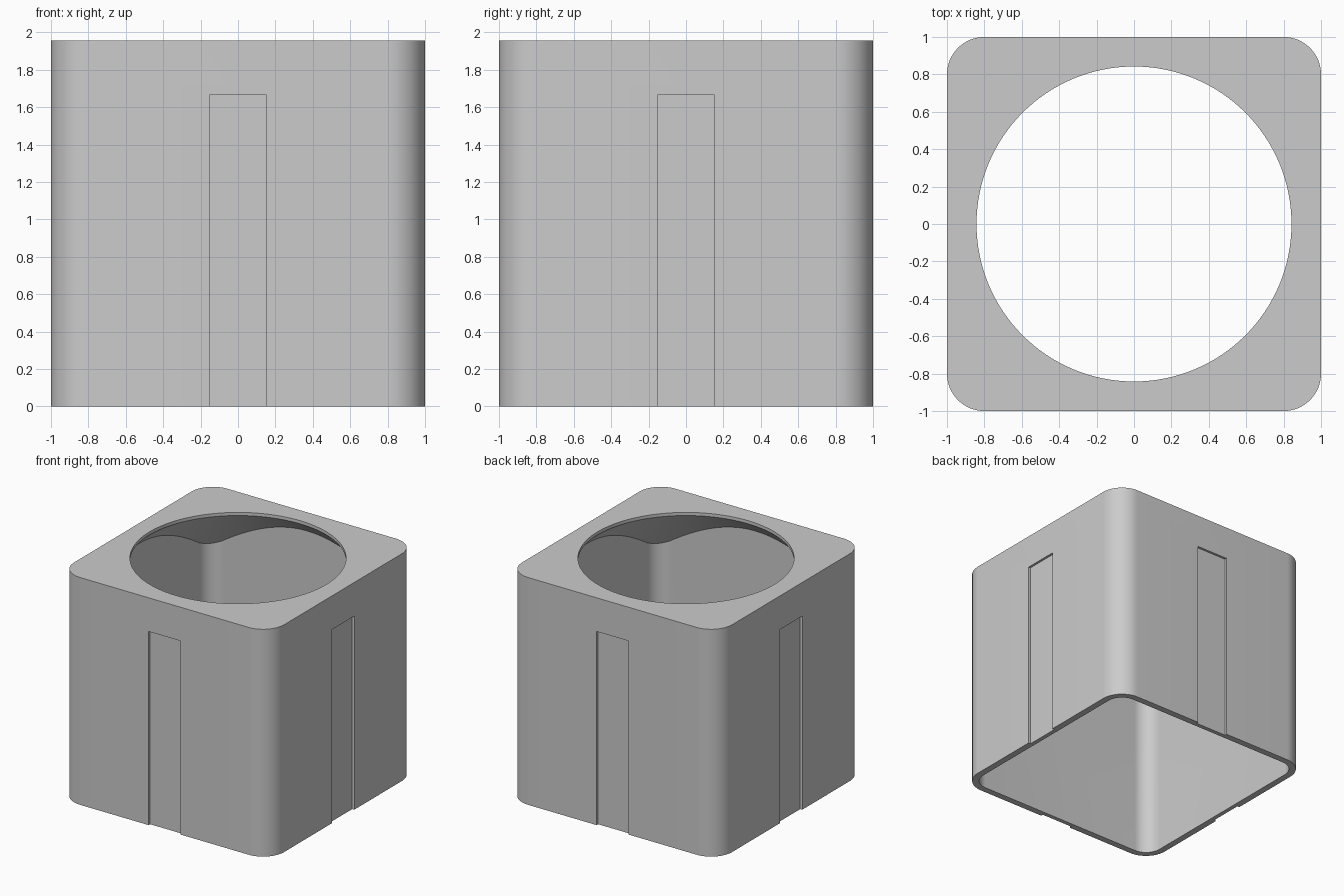
import bpy
import bmesh
from math import cos, sin, pi, radians

HALF, HEIGHT, CORNER = 1.0, 1.955, 0.2
WALL, HOLE, LIP = 0.057, 0.842, 0.027
GROOVE_HALF, GROOVE_TOP, GROOVE_DEPTH = 0.152, 1.665, 0.02

cube = bpy.data.objects.get("Cube")
if cube:
    bpy.data.objects.remove(cube, do_unlink=True)

grey = bpy.data.materials.new("plain grey")
grey.use_nodes = True
colour = (0.6, 0.6, 0.6, 1)
grey.diffuse_color = colour
grey.node_tree.nodes["Principled BSDF"].inputs["Base Color"].default_value = colour


def stack(name, rings):
    """Closed solid skinned through a list of equally long point rings."""
    bm = bmesh.new()
    loops = [[bm.verts.new(p) for p in ring] for ring in rings]
    n = len(loops[0])
    for low, high in zip(loops, loops[1:]):
        for i in range(n):
            j = (i + 1) % n
            bm.faces.new((low[i], low[j], high[j], high[i]))
    bm.faces.new(loops[0][::-1])
    bm.faces.new(loops[-1])
    mesh = bpy.data.meshes.new(name)
    bm.to_mesh(mesh)
    bm.free()
    mesh.materials.append(grey)
    obj = bpy.data.objects.new(name, mesh)
    bpy.context.collection.objects.link(obj)
    return obj


def rounded_square(half, radius, z, steps=16):
    ring = []
    for quarter in range(4):
        mid = pi / 4 + quarter * pi / 2
        cx = (half - radius) * (1 if cos(mid) > 0 else -1)
        cy = (half - radius) * (1 if sin(mid) > 0 else -1)
        for k in range(steps + 1):
            a = quarter * pi / 2 + k / steps * pi / 2
            ring.append((cx + radius * cos(a), cy + radius * sin(a), z))
    return ring


def circle(radius, z, n=128):
    return [(radius * cos(2 * pi * i / n), radius * sin(2 * pi * i / n), z)
            for i in range(n)]


def box(name, x, y, z0, z1):
    return stack(name, [[(-x, -y, z), (x, -y, z), (x, y, z), (-x, y, z)]
                        for z in (z0, z1)])


def boolean(target, cutter, operation):
    """Apply a boolean and discard the cutter."""
    cutter.hide_render = True
    mod = target.modifiers.new("cut", 'BOOLEAN')
    mod.operation, mod.solver, mod.object = operation, 'EXACT', cutter
    bpy.context.view_layer.objects.active = target
    bpy.ops.object.modifier_apply(modifier=mod.name)
    bpy.data.objects.remove(cutter, do_unlink=True)


# Outer body
body = stack("square_shell", [rounded_square(HALF, CORNER, z) for z in (0, HEIGHT)])

# Cavity: rounded square below, closing in a 45 degree cone to the round hole
cavity = stack("cavity", [rounded_square(HALF - WALL, CORNER - WALL, z)
                          for z in (-0.1, HEIGHT + 0.1)])
lip_z, spread = HEIGHT - LIP, 0.7
funnel = stack("funnel", [circle(HOLE + spread, -0.2),
                          circle(HOLE + spread, lip_z - spread),
                          circle(HOLE, lip_z),
                          circle(HOLE, HEIGHT + 0.2)])
boolean(cavity, funnel, 'INTERSECT')
boolean(body, cavity, 'DIFFERENCE')

# Shallow groove up the middle of each side, open at the bottom
for turn in range(4):
    groove = box("groove", GROOVE_HALF, GROOVE_DEPTH, -0.1, GROOVE_TOP)
    groove.rotation_euler.z = turn * pi / 2
    groove.location = (HALF * sin(turn * pi / 2), -HALF * cos(turn * pi / 2), 0)
    bpy.context.view_layer.update()
    boolean(body, groove, 'DIFFERENCE')

# Smooth the curves, keep the edges sharp
bpy.ops.object.select_all(action='DESELECT')
body.select_set(True)
bpy.context.view_layer.objects.active = body
bpy.ops.object.shade_smooth_by_angle(angle=radians(30))
